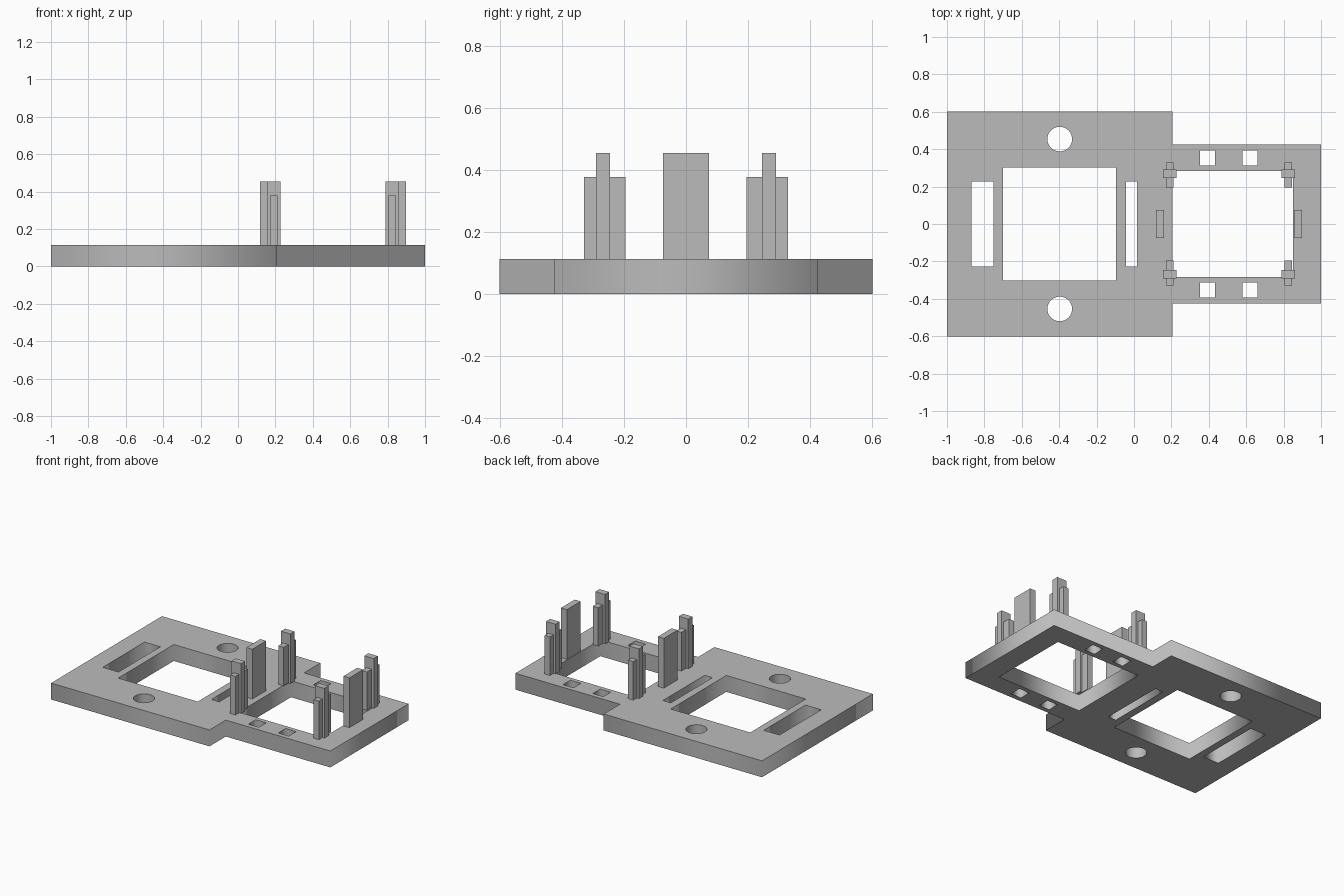
import bpy, bmesh, math

cube = bpy.data.objects.get("Cube")
if cube:
    bpy.data.objects.remove(cube, do_unlink=True)

PLATE_TOP = 0.113
TALL, SHORT = 0.455, 0.378

grey = bpy.data.materials.new("light_grey")
grey.use_nodes = True
colour = (0.5, 0.5, 0.5, 1)
grey.diffuse_color = colour
grey.node_tree.nodes["Principled BSDF"].inputs["Base Color"].default_value = colour


def rect(x0, x1, y0, y1):
    return [(x0, y0), (x1, y0), (x1, y1), (x0, y1)]


def circle(cx, cy, r, n=32):
    return [(cx + r * math.cos(math.tau * i / n), cy + r * math.sin(math.tau * i / n))
            for i in range(n)]


def finish(name, bm):
    mesh = bpy.data.meshes.new(name)
    bmesh.ops.recalc_face_normals(bm, faces=bm.faces)
    bm.to_mesh(mesh)
    bm.free()
    mesh.materials.append(grey)
    obj = bpy.data.objects.new(name, mesh)
    bpy.context.collection.objects.link(obj)
    return obj


def box(name, cx, cy, sx, sy, top):
    """Upright block standing on the plate."""
    bm = bmesh.new()
    bmesh.ops.create_cube(bm, size=1)
    for v in bm.verts:
        v.co = (cx + v.co.x * sx, cy + v.co.y * sy,
                PLATE_TOP + (v.co.z + 0.5) * (top - PLATE_TOP))
    return finish(name, bm)


# Stepped plate outline, followed by its openings
step_x = 0.205
loops = [[(-1, -0.602), (step_x, -0.602), (step_x, -0.425), (1, -0.425),
          (1, 0.425), (step_x, 0.425), (step_x, 0.602), (-1, 0.602)],
         rect(-0.70, -0.095, -0.302, 0.302),
         rect(-0.87, -0.75, -0.227, 0.227),
         rect(-0.043, 0.017, -0.227, 0.227),
         rect(step_x, 0.85, -0.283, 0.283)]
for side in (-1, 1):
    loops.append(circle(-0.397, side * 0.454, 0.066))
    for x in (0.394, 0.621):
        loops.append(rect(x - 0.04, x + 0.04, side * 0.353 - 0.04, side * 0.353 + 0.04))

# Filled and extruded outline, turned into a clean mesh
curve = bpy.data.curves.new("plate_profile", "CURVE")
curve.dimensions = "2D"
curve.fill_mode = "BOTH"
curve.extrude = PLATE_TOP / 2
for pts in loops:
    spline = curve.splines.new("POLY")
    spline.points.add(len(pts) - 1)
    for p, (x, y) in zip(spline.points, pts):
        p.co = (x, y, 0, 1)
    spline.use_cyclic_u = True
profile = bpy.data.objects.new("plate_profile", curve)
bpy.context.collection.objects.link(profile)
bpy.context.view_layer.update()
evaluated = profile.evaluated_get(bpy.context.evaluated_depsgraph_get())
bm = bmesh.new()
bm.from_mesh(evaluated.to_mesh())
evaluated.to_mesh_clear()
bpy.data.objects.remove(profile, do_unlink=True)
bmesh.ops.remove_doubles(bm, verts=bm.verts, dist=0.0001)
bmesh.ops.translate(bm, verts=bm.verts, vec=(0, 0, PLATE_TOP / 2))
finish("base_plate", bm)

# Cross-shaped corner posts: tall core with a lower rib
for x, x_name in ((0.191, "inner"), (0.825, "outer")):
    for side, y_name in ((-1, "front"), (1, "back")):
        y = side * 0.268
        box(f"{y_name}_{x_name}_post_core", x, y, 0.072, 0.045, TALL)
        box(f"{y_name}_{x_name}_post_rib", x, y - 0.006 * (side > 0) + 0.006 * (side < 0),
            0.04, 0.134, SHORT)

# Upright tabs at either end of the square opening
box("inner_tab", 0.139, 0, 0.045, 0.15, TALL)
box("outer_tab", 0.877, 0, 0.045, 0.15, TALL)
